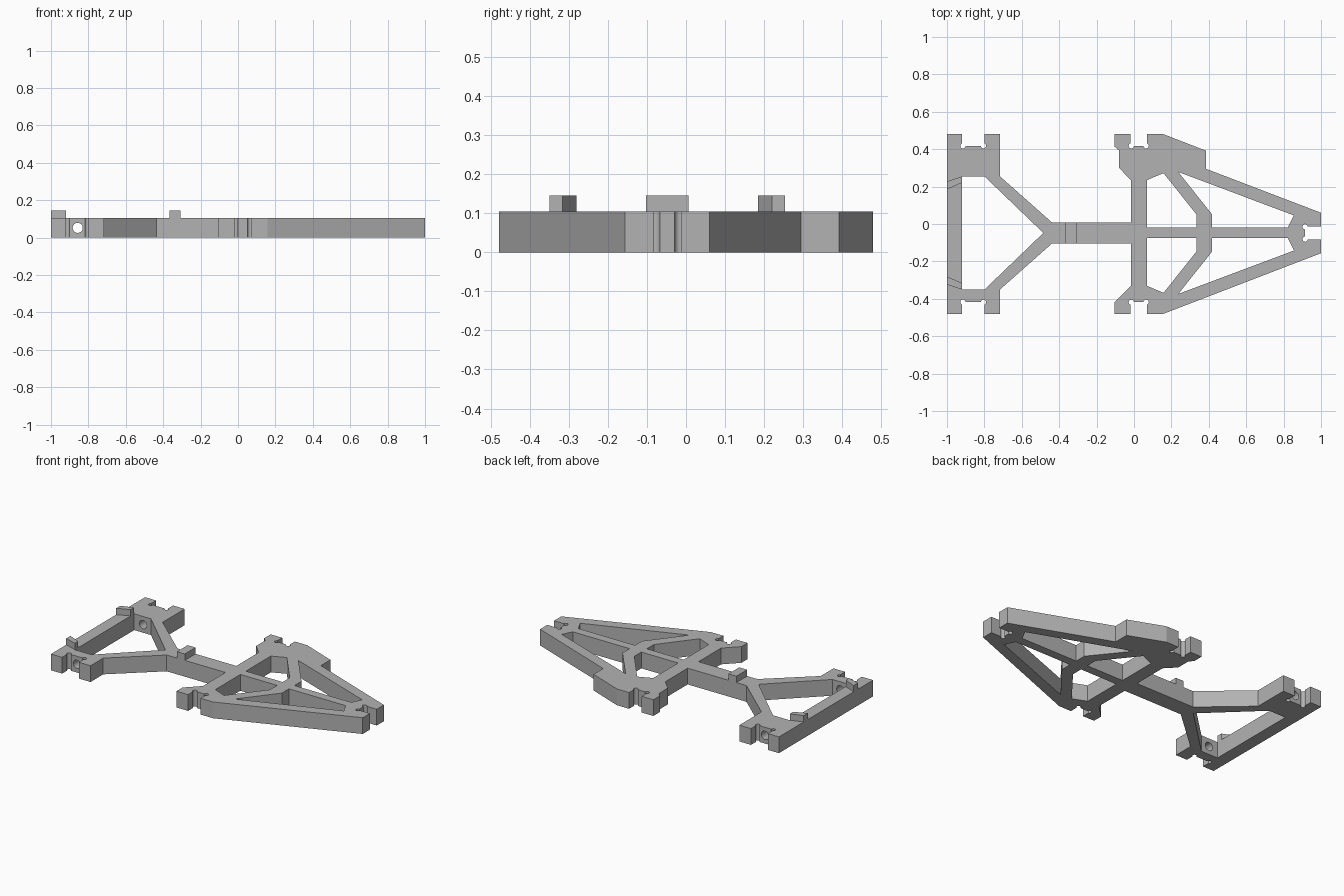
import bpy, bmesh, math
from mathutils import Matrix

cube = bpy.data.objects.get("Cube")
if cube:
    bpy.data.objects.remove(cube, do_unlink=True)

H = 0.105        # plate thickness
TOP = 0.146      # top of the raised stops
AXIS = -0.048    # centre line of the spine
EDGE = 0.48      # outer face of the mounting ears
FLOOR = 0.418    # bottom of the ear notches

grey = bpy.data.materials.new("plain grey")
grey.use_nodes = True
grey.diffuse_color = (0.45, 0.45, 0.45, 1)
grey.node_tree.nodes["Principled BSDF"].inputs["Base Color"].default_value = grey.diffuse_color


def add_prism(bm, pts, z0, z1):
    """Extrude a flat outline from z0 to z1."""
    face = bm.faces.new([bm.verts.new((x, y, z0)) for x, y in pts])
    res = bmesh.ops.extrude_face_region(bm, geom=[face])
    for v in res["geom"]:
        if isinstance(v, bmesh.types.BMVert):
            v.co.z = z1


def add_cylinder(bm, x, y, z, r, length, along_y=False):
    m = Matrix.Translation((x, y, z))
    if along_y:
        m = m @ Matrix.Rotation(math.pi / 2, 4, "X")
    bmesh.ops.create_cone(bm, cap_ends=True, segments=24, radius1=r,
                          radius2=r, depth=length, matrix=m)


def make(name, bm):
    bmesh.ops.recalc_face_normals(bm, faces=bm.faces)
    mesh = bpy.data.meshes.new(name)
    bm.to_mesh(mesh)
    bm.free()
    mesh.materials.append(grey)
    obj = bpy.data.objects.new(name, mesh)
    bpy.context.collection.objects.link(obj)
    return obj


def cut(target, bm):
    """Subtract a set of cutter solids and discard them."""
    cutter = make("cutter", bm)
    cutter.hide_render = True
    mod = target.modifiers.new("cut", "BOOLEAN")
    mod.operation, mod.solver, mod.object = "DIFFERENCE", "EXACT", cutter
    bpy.context.view_layer.objects.active = target
    bpy.ops.object.modifier_apply(modifier=mod.name)
    bpy.data.objects.remove(cutter, do_unlink=True)


def mirrored(pts):
    return [(x, 2 * AXIS - y) for x, y in pts]


def notch(x0, x1, side):
    """Ear notch outline, from x0 to x1."""
    return [(x0, side * EDGE), (x0, side * FLOOR), (x1, side * FLOOR), (x1, side * EDGE)]


# Frame outline, clockwise from the rear left corner
outline = [(-1, EDGE)] + notch(-0.92, -0.8, 1) + [
    (-0.717, EDGE), (-0.717, 0.255), (-0.437, 0.007), (-0.017, 0.007),
    (-0.017, 0.235), (-0.08, 0.3), (-0.08, 0.393), (-0.103, 0.413), (-0.103, EDGE)]
outline += notch(-0.02, 0.07, 1) + [
    (0.158, EDGE), (0.385, 0.392), (0.385, 0.295), (1, 0.06), (1, -0.013),
    (0.915, -0.013), (0.915, -0.083), (1, -0.083), (1, -0.156), (0.158, -EDGE)]
outline += notch(0.07, -0.02, -1) + [
    (-0.103, -EDGE), (-0.103, -0.418), (-0.017, -0.332), (-0.017, -0.103),
    (-0.437, -0.103), (-0.717, -0.351), (-0.717, -EDGE)]
outline += notch(-0.8, -0.92, -1) + [(-1, -EDGE)]
bm = bmesh.new()
add_prism(bm, outline, 0, H)
frame = make("frame", bm)

# Lightening pockets between the struts
rear = [(-0.92, 0.255), (-0.8, 0.255), (-0.485, AXIS), (-0.8, -0.351), (-0.92, -0.351)]
inner = [(0.07, 0.235), (0.158, 0.272), (0.333, 0.052), (0.333, -0.02), (0.07, -0.02)]
outer = [(0.237, 0.278), (0.855, 0.046), (0.822, -0.02), (0.417, -0.02), (0.417, 0.052)]
bm = bmesh.new()
for pocket in (rear, inner, outer, mirrored(inner), mirrored(outer)):
    add_prism(bm, pocket, -0.1, H + 0.1)
cut(frame, bm)

# Rounded corner reliefs in every notch, and pin holes through the rear ears
bm = bmesh.new()
for side in (1, -1):
    for x in (-0.915, -0.805, -0.015, 0.065):
        add_cylinder(bm, x, side * FLOOR, H / 2, 0.014, 0.3)
    add_cylinder(bm, 0.915, AXIS + side * 0.033, H / 2, 0.014, 0.3)
    add_cylinder(bm, -0.857, side * 0.4 + AXIS, H / 2, 0.027, 0.42, True)
cut(frame, bm)

# Raised stops on the rear bar and spine
stop = [(-1, 0.185), (-0.92, 0.22), (-0.92, 0.254), (-1, 0.228)]
spine = [(-0.365, 0.007), (-0.308, 0.007), (-0.308, -0.103), (-0.365, -0.103)]
for name, pts in (("left_stop", stop), ("right_stop", mirrored(stop)), ("spine_stop", spine)):
    bm = bmesh.new()
    add_prism(bm, pts, H, TOP)
    make(name, bm)

# Smooth only the round holes
bpy.ops.object.select_all(action="DESELECT")
frame.select_set(True)
bpy.context.view_layer.objects.active = frame
bpy.ops.object.shade_smooth_by_angle(angle=math.radians(20))
